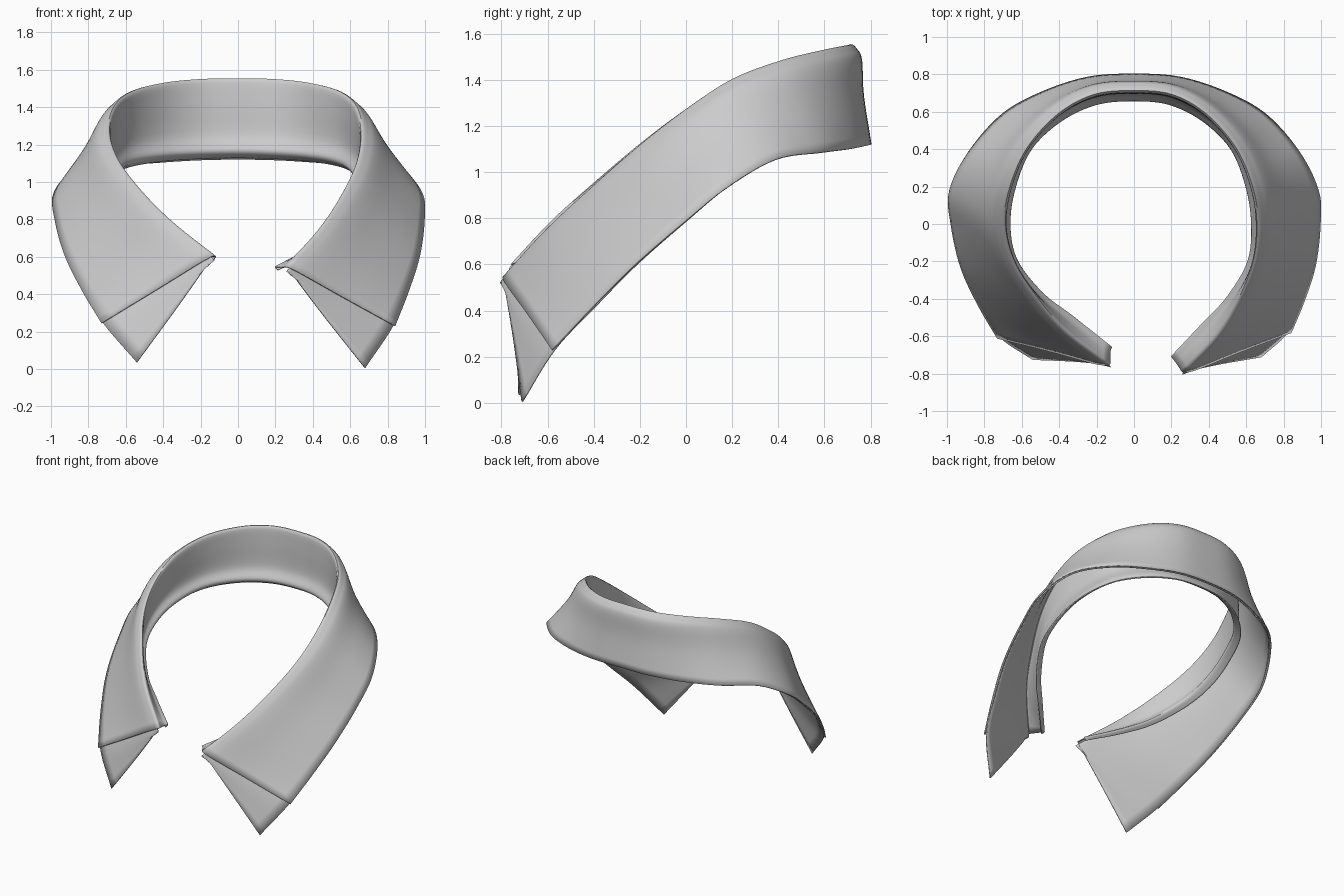
import bpy, math
from mathutils import Vector as V

if "Cube" in bpy.data.objects:
    bpy.data.objects.remove(bpy.data.objects["Cube"])

# Guide lines from back centre to right front: fold crest, fall hem, stand hem
FOLD = [(0, .71, 1.545), (.2, .69, 1.54), (.38, .59, 1.52), (.54, .41, 1.475), (.63, .2, 1.395),
        (.66, 0, 1.265), (.64, -.2, 1.11), (.56, -.4, .935), (.44, -.6, .75), (.26, -.79, .545)]
HEM = [(0, .80, 1.12), (.24, .785, 1.115), (.48, .71, 1.10), (.70, .59, 1.085), (.88, .39, 1.055),
       (.985, .18, .935), (.995, 0, .79), (.97, -.22, .60), (.91, -.41, .41), (.84, -.58, .23)]
STAND = [(0, .66, 1.17), (.19, .64, 1.165), (.37, .55, 1.15), (.52, .40, 1.12), (.60, .2, 1.07),
         (.63, 0, .99), (.61, -.2, .88), (.50, -.39, .74), (.37, -.53, .635), (.20, -.71, .545)]
TIP = (.69, -.72, .005)


def catmull(pts, n):
    """Smooth polyline through pts with n steps per span."""
    e = [pts[0] * 2 - pts[1]] + pts + [pts[-1] * 2 - pts[-2]]
    out = []
    for i in range(1, len(e) - 2):
        a, b, c, d = e[i - 1:i + 3]
        for k in range(n):
            t = k / n
            out.append(.5 * (2 * b + (c - a) * t + (2 * a - 5 * b + 4 * c - d) * t * t
                             + (3 * b - a - 3 * c + d) * t ** 3))
    return out + [pts[-1]]


def both_sides(line, delta, widen):
    """Mirror a guide line; the left front is slightly shifted."""
    left = []
    for i, p in enumerate(line):
        w = max(0, (i - 5) / 4) ** 1.3
        x, y, z = V(p) + V(delta) * w
        left.append(V((-x - widen * math.sin(math.pi * min(i, 9) / 9), y, z)))
    return left[:0:-1] + [V(p) for p in line]


def normals(line):
    out = []
    for i in range(len(line)):
        t = line[min(i + 1, len(line) - 1)] - line[max(i - 1, 0)]
        out.append(V((-t.y, t.x, 0)).normalized())
    return out


def sheet(name, sections, steps, thick):
    """Loft a thin cloth sheet through profile sections."""
    cols = list(zip(*sections))
    cols = [catmull(list(c), steps) for c in cols]
    rows = [catmull(list(r), 5) for r in zip(*cols)]
    n = len(rows[0])
    verts = [v for r in rows for v in r]
    faces = [(i * n + j, i * n + j + 1, (i + 1) * n + j + 1, (i + 1) * n + j)
             for i in range(len(rows) - 1) for j in range(n - 1)]
    me = bpy.data.meshes.new(name)
    me.from_pydata(verts, [], faces)
    me.update()
    ob = bpy.data.objects.new(name, me)
    bpy.context.collection.objects.link(ob)
    m = ob.modifiers.new("cloth", 'SOLIDIFY')
    m.thickness, m.offset = thick, 0
    bpy.context.view_layer.objects.active = ob
    ob.select_set(True)
    bpy.ops.object.shade_smooth_by_angle(angle=math.radians(40))
    ob.select_set(False)


fold = both_sides(FOLD, (-.13, .04, .06), .03)
hem = both_sides(HEM, (-.11, -.03, .015), .0)
stand = both_sides(STAND, (-.08, .05, .055), .035)
nrm = normals(fold)
fade = [1 - .6 * max(0, (abs(i - 9) - 5) / 4) for i in range(19)]

# Folded collar: stand hem lip, stand, rolled crest, outer fall
sections = []
for f, h, s, n, k in zip(fold, hem, stand, nrm, fade):
    # n points outward along the left-to-right path
    n = n if n.dot(h - f) > 0 else -n
    sections.append([s + n * .045 * k - V((0, 0, .04 * k)),
                     s,
                     s.lerp(f, .22) + n * .025 * k,
                     s.lerp(f, .7) + n * .006 * k,
                     f,
                     f.lerp(h, .04) + n * .027 * k,
                     f.lerp(h, .15) + n * .036 * k,
                     f.lerp(h, .5) + n * .012 * k,
                     h])
sheet("folded_collar", sections, 6, .008)

# Under leaf: second layer beneath the fall, running out to the long points
tip_l = V((-.55, -.735, .035))
uf = [fold[0]] + fold + [fold[-1]]
uh = [tip_l] + hem + [V(TIP)]
un = [nrm[0]] + nrm + [nrm[-1]]
uk = [fade[0]] + fade + [fade[-1]]
sections = []
for f, h, n, k in zip(uf, uh, un, uk):
    n = n if n.dot(h - f) > 0 else -n
    sections.append([f.lerp(h, .02) + n * .008 * k,
                     f.lerp(h, .15) + n * (.036 * k - .018),
                     f.lerp(h, .5) + n * (.012 * k - .018),
                     h - n * .015])
sheet("under_leaf", sections, 6, .008)
